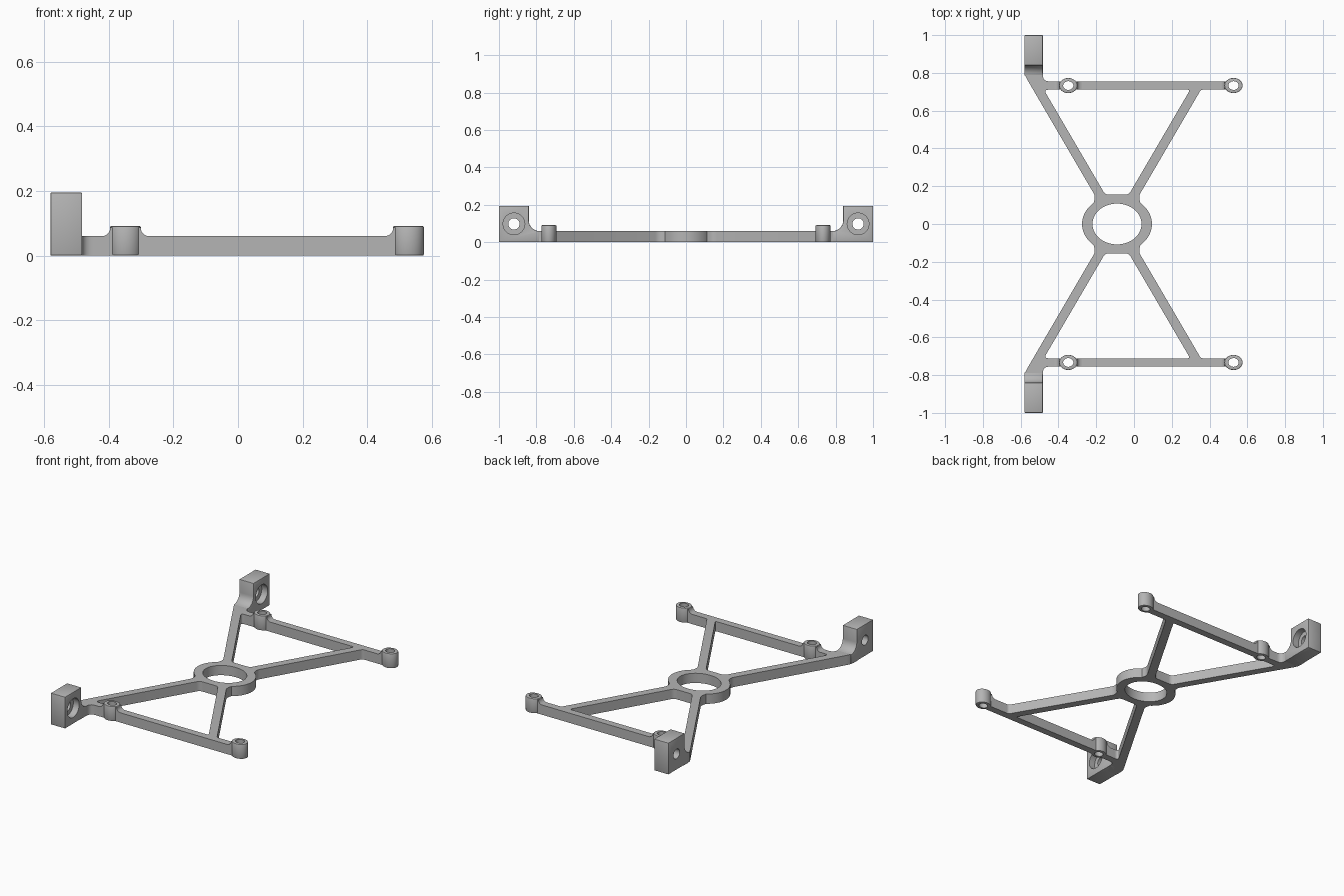
import bpy, bmesh, math
from mathutils import Vector

if "Cube" in bpy.data.objects:
    bpy.data.objects.remove(bpy.data.objects["Cube"], do_unlink=True)

grey = bpy.data.materials.new("mid_grey")
grey.use_nodes = True
grey.diffuse_color = (0.46, 0.46, 0.46, 1)
grey.node_tree.nodes["Principled BSDF"].inputs["Base Color"].default_value = grey.diffuse_color

THICK = 0.06          # frame thickness
RING_X = -0.09        # centre of the hub ring
BAR_LOW, BAR_HIGH = 0.711, 0.755
BAR_MID = (BAR_LOW + BAR_HIGH) / 2


def ellipse(cx, cy, rx, ry, count=48):
    steps = [2 * math.pi * i / count for i in range(count)]
    return [(cx + rx * math.cos(t), cy + ry * math.sin(t)) for t in steps]


def rounded(corners, segments=6):
    """Polygon from (x, y, cut) corners, each eased by a small curve."""
    out = []
    for i, (x, y, cut) in enumerate(corners):
        p = Vector((x, y))
        if not cut:
            out.append((x, y))
            continue
        before = Vector(corners[i - 1][:2])
        after = Vector(corners[(i + 1) % len(corners)][:2])
        a = p + (before - p).normalized() * cut
        b = p + (after - p).normalized() * cut
        for k in range(segments + 1):
            t = k / segments
            out.append(tuple(a * (1 - t) ** 2 + p * 2 * t * (1 - t) + b * t * t))
    return out


def prism(name, points, low, high, axis="z"):
    """Extrude a flat profile along the named axis."""
    place = {"x": lambda a, b, h: (h, a, b),
             "y": lambda a, b, h: (a, h, b),
             "z": lambda a, b, h: (a, b, h)}[axis]
    bm = bmesh.new()
    loops = [[bm.verts.new(place(a, b, h)) for a, b in points] for h in (low, high)]
    bm.faces.new(loops[0])
    bm.faces.new(loops[1])
    for i in range(len(points)):
        j = (i + 1) % len(points)
        bm.faces.new((loops[0][i], loops[0][j], loops[1][j], loops[1][i]))
    bmesh.ops.recalc_face_normals(bm, faces=bm.faces)
    mesh = bpy.data.meshes.new(name)
    bm.to_mesh(mesh)
    bm.free()
    mesh.materials.append(grey)
    obj = bpy.data.objects.new(name, mesh)
    bpy.context.collection.objects.link(obj)
    return obj


def activate(obj):
    bpy.ops.object.select_all(action="DESELECT")
    obj.select_set(True)
    bpy.context.view_layer.objects.active = obj


def cut(obj, cutter):
    activate(obj)
    mod = obj.modifiers.new("cut", "BOOLEAN")
    mod.operation, mod.solver, mod.object = "DIFFERENCE", "EXACT", cutter
    bpy.ops.object.modifier_apply(modifier=mod.name)
    bpy.data.objects.remove(cutter, do_unlink=True)


def soften(obj, width):
    activate(obj)
    mod = obj.modifiers.new("soft_edges", "BEVEL")
    mod.width, mod.segments, mod.limit_method = width, 2, "ANGLE"
    mod.angle_limit = math.radians(50)
    bpy.ops.object.modifier_apply(modifier=mod.name)


def finish(obj):
    activate(obj)
    bpy.ops.object.shade_smooth_by_angle(angle=math.radians(35))


def arm(y, side, edge):
    """X of a diagonal arm's edge at height y on the plan."""
    return RING_X + side * (0.585 * y + edge * 0.0285)


# Hub ring
ring = prism("hub_ring", ellipse(RING_X, 0, 0.185, 0.15, 72), 0, THICK)
cut(ring, prism("cutter", ellipse(RING_X, 0, 0.13, 0.108, 72), -0.1, 0.2))
finish(ring)

# Plan of one truss: two arms, a crossbar and the foot of the end block
truss_plan = rounded([
    (RING_X + 0.125, 0.105, 0), (arm(0.147, 1, 1), 0.147, 0.02),
    (arm(BAR_LOW, 1, 1), BAR_LOW, 0.012),
    (0.495, BAR_LOW, 0), (0.495, BAR_HIGH, 0),
    (-0.483, BAR_HIGH, 0.035), (-0.483, 0.85, 0), (-0.58, 0.85, 0),
    (-0.58, 0.79, 0.03),
    (arm(0.147, -1, 1), 0.147, 0.02), (RING_X - 0.125, 0.105, 0),
    (RING_X - 0.1, 0.125, 0), (RING_X + 0.1, 0.125, 0)])
window_plan = rounded([
    (arm(0.155, -1, -1), 0.155, 0.02), (arm(0.155, 1, -1), 0.155, 0.02),
    (arm(BAR_LOW, 1, -1), BAR_LOW, 0.015), (arm(BAR_LOW, -1, -1), BAR_LOW, 0.025)])

# End block profile with a curved rise from the frame
block_plan = [(1, 0), (1, 0.195), (0.84, 0.195)]
for k in range(9):
    t = math.radians(90 * k / 8)
    block_plan.append((0.785 + 0.055 * math.cos(t), 0.115 - 0.055 * math.sin(t)))
block_plan.append((0.785, 0))

# Screw bosses: centre x and the sides on which the bar sweeps up to them
bosses = {"inner": (-0.348, (-1, 1)), "outer": (0.527, (-1,))}

for end, s in (("back", 1), ("front", -1)):
    truss = prism(end + "_truss", [(x, s * y) for x, y in truss_plan], 0, THICK)
    cut(truss, prism("cutter", [(x, s * y) for x, y in window_plan], -0.1, 0.2))

    for label, (cx, sides) in bosses.items():
        cy = s * BAR_MID
        bore = ellipse(cx, cy, 0.027, 0.023, 32)
        cut(truss, prism("cutter", bore, -0.1, 0.2))
        boss = prism(f"{end}_{label}_boss", ellipse(cx, cy, 0.048, 0.04), 0, 0.091)
        soften(boss, 0.004)
        cut(boss, prism("cutter", bore, -0.1, 0.2))
        finish(boss)
        # Concave sweep between bar and boss
        for side in sides:
            sweep = [(cx + side * 0.036, 0.05), (cx + side * 0.036, 0.086)]
            for k in range(7):
                t = math.radians(90 * k / 6)
                sweep.append((cx + side * (0.073 - 0.026 * math.cos(t)),
                              0.086 - 0.026 * math.sin(t)))
            sweep.append((cx + side * 0.073, 0.05))
            low, high = sorted((s * BAR_LOW, s * BAR_HIGH))
            name = f"{end}_{label}_boss_fillet_{'left' if side > 0 else 'right'}"
            finish(prism(name, sweep, low, high, "y"))
    finish(truss)

    # End block with a counterbored cross hole
    block = prism(end + "_end_block", [(s * y, z) for y, z in block_plan],
                  -0.58, -0.482, "x")
    soften(block, 0.004)
    cut(block, prism("cutter", ellipse(s * 0.92, 0.098, 0.03, 0.03), -0.7, -0.3, "x"))
    cut(block, prism("cutter", ellipse(s * 0.92, 0.098, 0.058, 0.058), -0.522, -0.3, "x"))
    finish(block)
